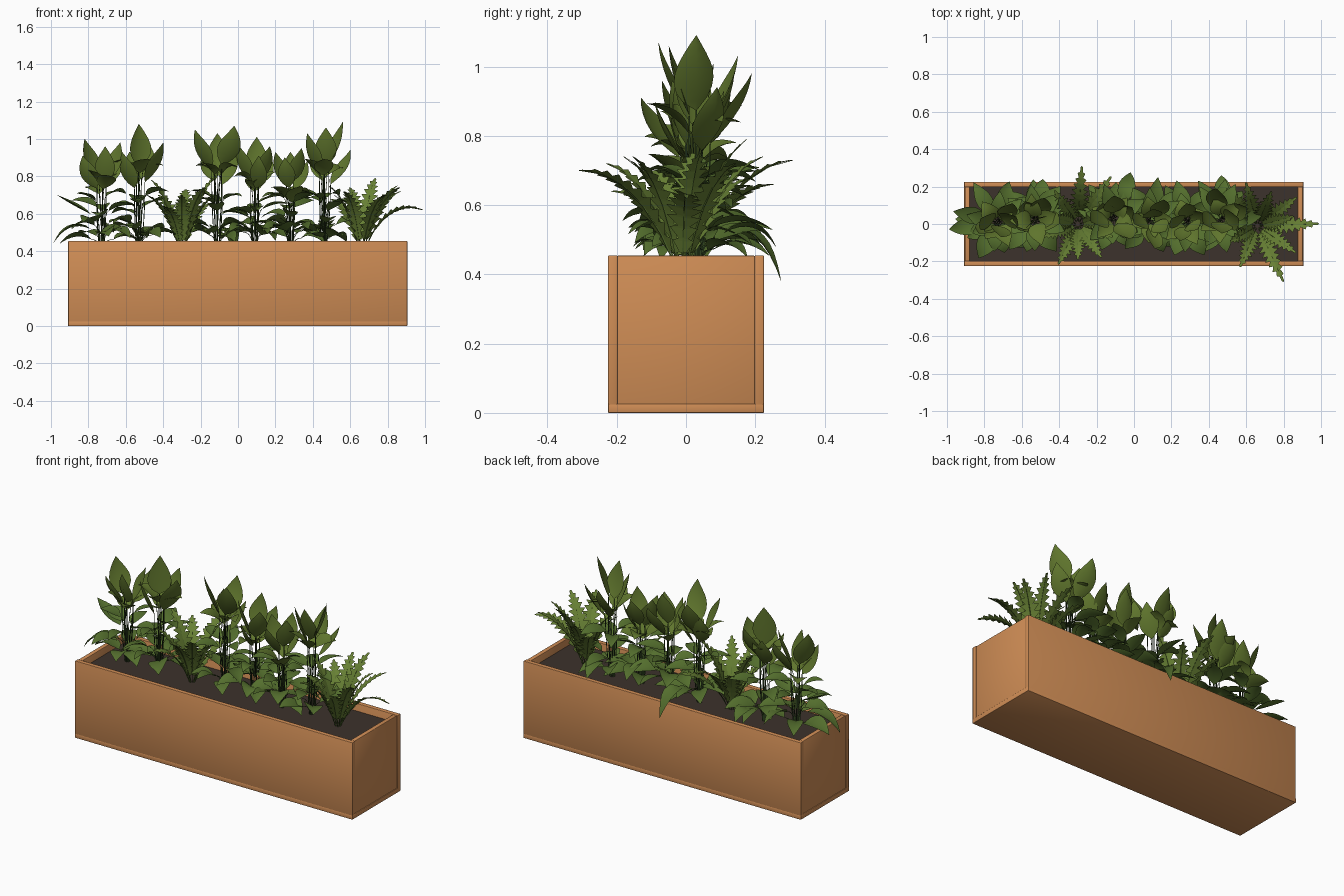
import bpy, bmesh, math, random
from mathutils import Vector

if "Cube" in bpy.data.objects:
    bpy.data.objects.remove(bpy.data.objects["Cube"])

random.seed(5)
SOIL_Z = 0.41


def material(name, rgb):
    m = bpy.data.materials.new(name)
    m.diffuse_color = (*rgb, 1)
    m.use_nodes = True
    m.node_tree.nodes["Principled BSDF"].inputs["Base Color"].default_value = m.diffuse_color
    return m


WOOD = material("terracotta wood", (0.63, 0.268, 0.092))
SOIL = material("dark soil", (0.045, 0.032, 0.025))
LEAF = material("olive leaf", (0.115, 0.178, 0.026))
LOW_LEAF = material("deep green leaf", (0.09, 0.16, 0.027))
FERN = material("fern green", (0.135, 0.215, 0.034))
STEM = material("dark stem", (0.028, 0.055, 0.014))


def box(name, lo, hi, mat, bevel=0.003):
    bpy.ops.mesh.primitive_cube_add(size=1, location=[(a + b) / 2 for a, b in zip(lo, hi)])
    ob = bpy.context.object
    ob.name = name
    ob.scale = [b - a for a, b in zip(lo, hi)]
    bpy.ops.object.transform_apply(location=False, rotation=False, scale=True)
    ob.data.materials.append(mat)
    if bevel:
        bpy.ops.object.shade_smooth()
        mod = ob.modifiers.new("rounded edges", 'BEVEL')
        mod.width, mod.segments = bevel, 2
    return ob


def finish(bm, name, mat, smooth=None):
    me = bpy.data.meshes.new(name)
    bm.to_mesh(me)
    bm.free()
    me.materials.append(mat)
    ob = bpy.data.objects.new(name, me)
    bpy.context.collection.objects.link(ob)
    if smooth:
        bpy.ops.object.select_all(action='DESELECT')
        ob.select_set(True)
        bpy.context.view_layer.objects.active = ob
        bpy.ops.object.shade_smooth_by_angle(angle=math.radians(smooth))


def bezier(p, t):
    return p[0] * (1 - t) ** 2 + p[1] * 2 * t * (1 - t) + p[2] * t * t


def tangent(p, t):
    return ((p[1] - p[0]) * (1 - t) + (p[2] - p[1]) * t).normalized()


def blade(bm, p, side, width, ts, fold):
    """Folded sheet along a curve; width(i, t) gives the half width."""
    rows = []
    for i, t in enumerate(ts):
        d, c = tangent(p, t), bezier(p, t)
        s = (side - d * side.dot(d)).normalized()
        n = d.cross(s)
        w = width(i, t)
        rows.append([bm.verts.new(c + s * w * k + n * abs(k) * w * fold) for k in (-1, 0, 1)])
    for a, b in zip(rows, rows[1:]):
        for k in (0, 1):
            bm.faces.new((a[k], a[k + 1], b[k + 1], b[k]))


def leaf(bm, base, mid, tip, half, side):
    shape = lambda i, t: half * (math.sin(math.pi * t ** 0.75) if 0 < t < 1 else 0) + 0.001
    blade(bm, (base, mid, tip), side, shape, [k / 8 for k in range(9)], 0.3)


def stalk(bm, p, r0, r1, n=5):
    rings = []
    for k in range(n + 1):
        t = k / n
        c, d = bezier(p, t), tangent(p, t)
        s = d.cross(Vector((0.3, 1, 0.1))).normalized()
        u, r = d.cross(s), r0 + (r1 - r0) * t
        rings.append([bm.verts.new(c + (s * math.cos(a) + u * math.sin(a)) * r)
                      for a in (0, 2.094, 4.189)])
    for a, b in zip(rings, rings[1:]):
        for k in range(3):
            bm.faces.new((a[k], a[(k + 1) % 3], b[(k + 1) % 3], b[k]))


def out(az):
    return Vector((math.cos(az), math.sin(az), 0))


UP = Vector((0, 0, 1))
R = random.uniform


def leafy_plant(x, y, tips):
    root = Vector((x, y, SOIL_Z))
    high, low, stems = bmesh.new(), bmesh.new(), bmesh.new()

    # tall upright leaves, each on its own long stalk
    for dx, dy, z, half in tips:
        tip = Vector((x + dx, y + dy, z))
        base = Vector((x + dx * 0.25, y + dy * 0.25, z - half * 3.5))
        mid = (base + tip) / 2 + Vector((dx, dy, 0)) * 0.3
        az = math.atan2(dy, dx)
        # blades turn partly towards the long sides of the box
        turn = 0.75 * math.copysign(1, math.sin(2 * az) or 1) * R(0.3, 0.9)
        side = out(az + math.pi / 2 + turn)
        leaf(high, base, mid, tip, half, side)
        foot = root + out(az) * 0.012
        stalk(stems, (foot, (foot + base) / 2 + out(az) * 0.012, base), 0.003, 0.0022)

    # outward leaning leaves under the crown
    start = R(0, 6)
    crown = max(t[2] for t in tips)
    for k in range(4):
        d = out(start + k * math.tau / 4 + R(-0.4, 0.4))
        base = root + d * 0.02
        base.z = crown - R(0.24, 0.30)
        tip = base + d * R(0.09, 0.125) + UP * R(0.02, 0.09)
        leaf(high, base, base + d * 0.045 + UP * 0.06, tip, R(0.044, 0.052),
             Vector((-d.y, d.x, R(-0.4, 0.4))))
        stalk(stems, (root, root + UP * 0.2, base), 0.0025, 0.002)

    # half-height leaves, then broad low leaves that arch outwards
    for count, z0, z1, r0, r1, length, half, droop in (
            (6, 0.58, 0.70, 0.02, 0.04, 0.145, 0.042, -0.01),
            (9, 0.46, 0.56, 0.04, 0.07, 0.16, 0.05, 0.012)):
        start = R(0, 6)
        for k in range(count):
            az = start + k * math.tau / count + R(-0.25, 0.25)
            d, z = out(az), R(z0, z1)
            base = Vector((x, y, z)) + d * R(r0, r1)
            reach = length * R(0.8, 1.1) * (1 + 0.15 * d.y)
            tip = base + d * reach + UP * (R(-0.02, 0.04) - droop)
            mid = base + d * reach * 0.5 + UP * 0.04
            tilt = Vector((-d.y, d.x, R(-0.35, 0.35)))
            leaf(low, base, mid, tip, half * R(0.85, 1.1), tilt)
            stalk(stems, (root + d * 0.01, Vector((x, y, z)) + d * 0.015, base), 0.0025, 0.0018)

    finish(high, "tall_leaves", LEAF, 50)
    finish(low, "low_leaves", LOW_LEAF, 50)
    finish(stems, "leaf_stalks", STEM)


def fern(x, y, fronds):
    root = Vector((x, y, SOIL_Z))
    bm, stems = bmesh.new(), bmesh.new()
    teeth = 10
    for deg, reach, z, lift in fronds:
        az = math.radians(deg)
        d = out(az)
        foot = root + d * 0.015
        tip = root + d * reach + UP * (z - SOIL_Z)
        mid = root + d * reach * 0.42 + UP * (z - SOIL_Z + lift) * 0.75
        p = (foot, mid, tip)

        # saw-edged outline: notch, then a tooth pointing to the tip
        def outline(i, t):
            w = 0.062 * min(1, 0.12 + t * 2.1) * (1 - t ** 2.2) ** 0.8 + 0.002
            return w if i % 2 else w * 0.42
        ts = []
        for k in range(teeth):
            ts += [0.1 + 0.9 * k / teeth, 0.1 + 0.9 * (k + 0.8) / teeth]
        side = out(az + math.pi / 2) + UP * R(-0.4, 0.4)
        blade(bm, p, side, outline, ts + [1], 0.12)
        stalk(stems, p, 0.003, 0.001)
    finish(bm, "fern_fronds", FERN)
    finish(stems, "fern_stalks", LOW_LEAF)


# planter box: base, long walls, recessed end walls, soil
box("base_board", (-0.908, -0.225, 0), (0.905, 0.225, 0.026), WOOD, 0.002)
for s, nm in ((-1, "front_wall"), (1, "back_wall")):
    ys = sorted((s * 0.198, s * 0.225))
    box(nm, (-0.908, ys[0], 0.022), (0.905, ys[1], 0.455), WOOD)
box("left_wall", (-0.904, -0.199, 0.022), (-0.878, 0.199, 0.454), WOOD)
box("right_wall", (0.875, -0.199, 0.022), (0.901, 0.199, 0.454), WOOD)
box("soil", (-0.88, -0.2, 0.024), (0.877, 0.2, SOIL_Z), SOIL, 0)

# leafy plants: x, y, then tall leaf tips as offset x, offset y, height, half width
leafy_plant(-0.73, 0.01, [(-0.09, 0.02, 1.0, 0.058), (0.10, 0.03, 0.98, 0.058), (0.02, -0.08, 0.96, 0.055),
                          (-0.10, -0.06, 0.91, 0.05), (0.08, 0.10, 0.93, 0.05)])
leafy_plant(-0.53, 0.02, [(0.0, 0.01, 1.08, 0.064), (0.13, -0.02, 0.98, 0.06), (-0.09, -0.05, 0.93, 0.055),
                          (0.05, 0.12, 0.98, 0.055), (-0.05, 0.10, 0.93, 0.05)])
leafy_plant(-0.11, 0.03, [(-0.12, -0.02, 1.05, 0.06), (0.09, -0.11, 1.07, 0.06), (0.0, 0.12, 1.03, 0.058),
                          (-0.06, 0.08, 0.95, 0.05), (0.10, 0.06, 0.93, 0.05)])
leafy_plant(0.09, 0.02, [(-0.09, -0.02, 0.97, 0.054), (0.01, 0.06, 1.01, 0.054), (0.08, -0.06, 0.96, 0.052),
                         (0.02, -0.15, 0.91, 0.05), (0.07, 0.11, 0.93, 0.05)])
leafy_plant(0.28, 0.01, [(-0.08, 0.02, 0.93, 0.05), (0.06, -0.04, 0.95, 0.05), (0.0, 0.10, 0.93, 0.048),
                         (-0.03, -0.10, 0.90, 0.046), (0.09, 0.05, 0.88, 0.044)])
leafy_plant(0.46, 0.03, [(0.10, 0.0, 1.09, 0.062), (-0.09, -0.03, 1.03, 0.058), (0.01, -0.08, 1.06, 0.058),
                         (0.14, 0.06, 0.94, 0.052), (-0.02, 0.16, 0.98, 0.058)])

# ferns: fronds as azimuth, reach, tip height, extra arch
fern(-0.30, 0.0, [(86, 0.31, 0.73, 0.08), (55, 0.31, 0.66, 0.08), (15, 0.19, 0.80, 0.02), (-20, 0.20, 0.70, 0.04),
                  (-55, 0.22, 0.74, 0.04), (-90, 0.19, 0.70, 0.03), (-116, 0.24, 0.64, 0.08),
                  (-160, 0.20, 0.70, 0.03), (165, 0.17, 0.78, 0.02), (125, 0.22, 0.70, 0.05)])
fern(0.66, -0.01, [(2, 0.33, 0.62, 0.16), (36, 0.26, 0.72, 0.05), (68, 0.20, 0.79, 0.02), (105, 0.24, 0.74, 0.04),
                   (130, 0.26, 0.68, 0.06), (170, 0.18, 0.75, 0.03), (-150, 0.17, 0.70, 0.04),
                   (-113, 0.24, 0.72, 0.06), (-65, 0.33, 0.70, 0.10), (-35, 0.25, 0.74, 0.04),
                   (15, 0.20, 0.75, 0.03)])

# leaves that spill over the rim
spill = bmesh.new()
for bx, by, deg, reach, z, drop in ((-0.79, 0.0, 188, 0.20, 0.52, 0.08), (-0.79, 0.03, 168, 0.18, 0.60, -0.10),
                                    (-0.06, 0.12, 75, 0.16, 0.51, 0.13), (-0.5, 0.10, 85, 0.14, 0.50, 0.03),
                                    (0.48, 0.11, 95, 0.15, 0.52, 0.04)):
    d = out(math.radians(deg))
    b = Vector((bx, by, z))
    leaf(spill, b, b + d * reach * 0.6 + UP * 0.05, b + d * reach - UP * drop, 0.045,
         out(math.radians(deg + 90)))
finish(spill, "spilling_leaves", LOW_LEAF, 50)
